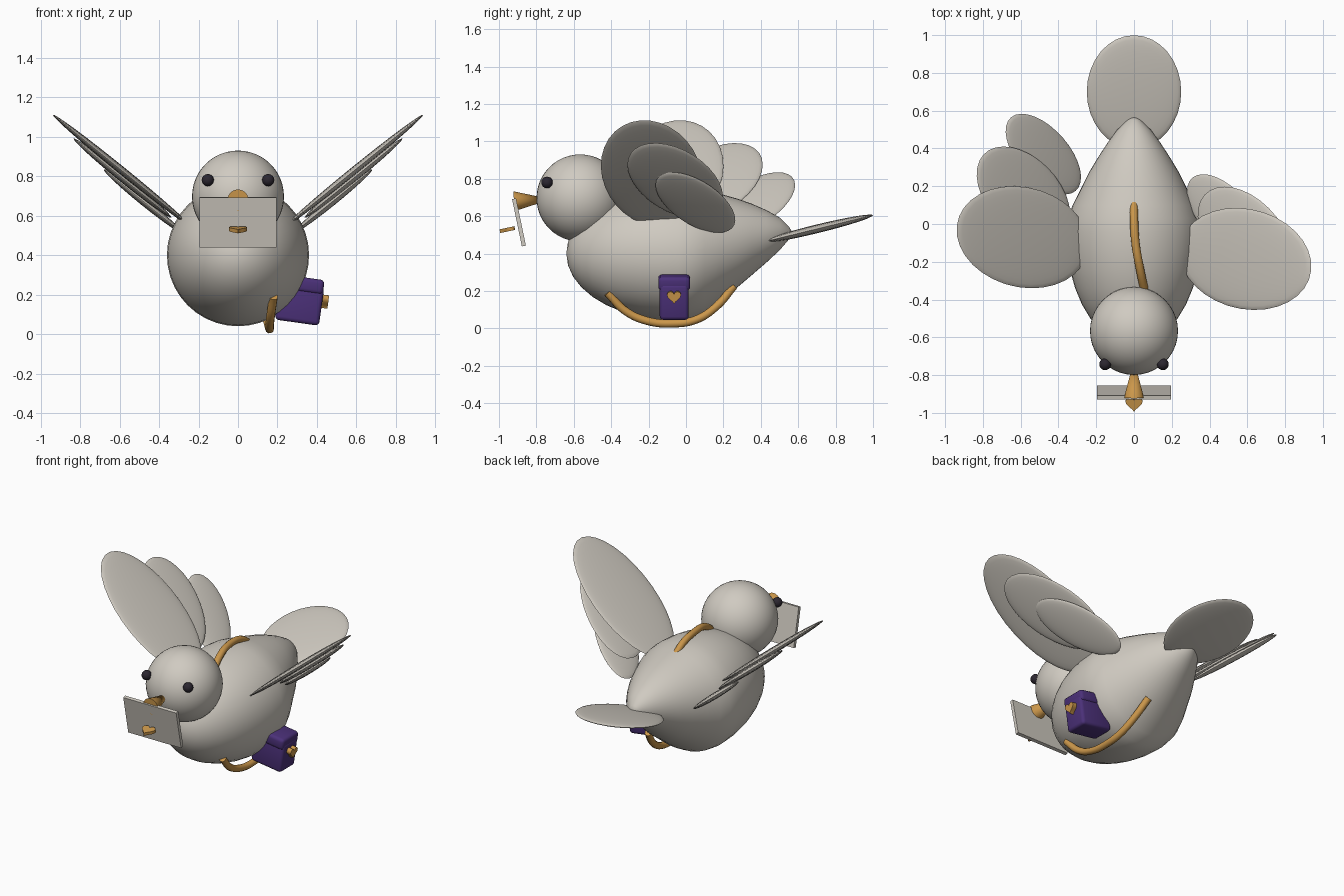
import bpy, bmesh, math
from mathutils import Matrix, Vector

if "Cube" in bpy.data.objects:
    bpy.data.objects.remove(bpy.data.objects["Cube"])


def material(name, rgb):
    m = bpy.data.materials.new(name)
    m.diffuse_color = (*rgb, 1)
    m.use_nodes = True
    m.node_tree.nodes["Principled BSDF"].inputs["Base Color"].default_value = m.diffuse_color
    return m


PLUMAGE = material("pale_grey", (0.63, 0.595, 0.535))
GOLD = material("gold", (0.60, 0.31, 0.07))
PURPLE = material("purple", (0.07, 0.03, 0.19))
DARK = material("dark_eye", (0.025, 0.02, 0.03))


def finish(name, bm, mat, matrix=None, smooth=True):
    """Turn a bmesh into a named object."""
    bmesh.ops.recalc_face_normals(bm, faces=bm.faces)
    mesh = bpy.data.meshes.new(name)
    bm.to_mesh(mesh)
    bm.free()
    if matrix is not None:
        mesh.transform(matrix)
    mesh.materials.append(mat)
    ob = bpy.data.objects.new(name, mesh)
    bpy.context.collection.objects.link(ob)
    if smooth:
        bpy.ops.object.select_all(action='DESELECT')
        ob.select_set(True)
        bpy.context.view_layer.objects.active = ob
        bpy.ops.object.shade_smooth_by_angle(angle=math.radians(40))
    return ob


def ellipsoid(name, mat, matrix, radii, seg=32, rings=16):
    bm = bmesh.new()
    bmesh.ops.create_uvsphere(bm, u_segments=seg, v_segments=rings, radius=1)
    return finish(name, bm, mat, matrix @ Matrix.Diagonal((*radii, 1)))


def frame(center, a, b):
    """Matrix with local x along a, local y along b."""
    m = Matrix((a, b, a.cross(b))).transposed().to_4x4()
    m.translation = center
    return m


def box(name, mat, center, size, rot=(0, 0, 0), bevel=0.0):
    bm = bmesh.new()
    bmesh.ops.create_cube(bm, size=1)
    bmesh.ops.scale(bm, vec=size, verts=bm.verts)
    if bevel:
        bmesh.ops.bevel(bm, geom=bm.edges[:], offset=bevel, segments=3,
                        profile=0.5, affect='EDGES')
    m = Matrix.Translation(center)
    for angle, axis in zip(rot, "XYZ"):
        m = m @ Matrix.Rotation(math.radians(angle), 4, axis)
    return finish(name, bm, mat, m, smooth=bool(bevel))


def heart(name, matrix, width, depth):
    bm = bmesh.new()
    verts = []
    for i in range(28):
        t = 2 * math.pi * i / 28
        x = 16 * math.sin(t) ** 3
        y = (13 * math.cos(t) - 5 * math.cos(2 * t)
             - 2 * math.cos(3 * t) - math.cos(4 * t) + 2.5)
        verts.append(bm.verts.new((x * width / 32, y * width / 32, -depth / 2)))
    face = bm.faces.new(verts)
    out = bmesh.ops.extrude_face_region(bm, geom=[face])
    top = [v for v in out["geom"] if isinstance(v, bmesh.types.BMVert)]
    bmesh.ops.translate(bm, verts=top, vec=(0, 0, depth))
    return finish(name, bm, GOLD, matrix)


def tube(name, points, radius):
    """Smooth round strap through the points."""
    cu = bpy.data.curves.new(name, 'CURVE')
    cu.dimensions = '3D'
    cu.bevel_depth = radius
    cu.bevel_resolution = 3
    cu.use_fill_caps = True
    cu.resolution_u = 8
    sp = cu.splines.new('BEZIER')
    sp.bezier_points.add(len(points) - 1)
    for bp, p in zip(sp.bezier_points, points):
        bp.co = p
        bp.handle_left_type = bp.handle_right_type = 'AUTO'
    cu.materials.append(GOLD)
    ob = bpy.data.objects.new(name, cu)
    bpy.context.collection.objects.link(ob)


# Body: round chest, tapering to a raised point at the back
rings = [(-0.04 - 0.6 * math.cos(t), 0.36 * math.sin(t), 0.40)
         for t in [math.pi / 2 * k / 9 for k in range(1, 10)]]
rings += [(0.03, 0.352, 0.403), (0.10, 0.325, 0.415), (0.18, 0.285, 0.435),
          (0.27, 0.24, 0.455), (0.35, 0.192, 0.475), (0.43, 0.14, 0.492),
          (0.50, 0.088, 0.505), (0.55, 0.035, 0.51)]
bm = bmesh.new()
N = 40
loops = [[bm.verts.new((r * math.cos(2 * math.pi * i / N), y,
                        zc + r * math.sin(2 * math.pi * i / N)))
          for i in range(N)] for y, r, zc in rings]
for a, b in zip(loops, loops[1:]):
    for i in range(N):
        bm.faces.new((a[i], a[(i + 1) % N], b[(i + 1) % N], b[i]))
for loop, tip in ((loops[0], (0, -0.64, 0.40)), (loops[-1], (0, 0.57, 0.51))):
    v = bm.verts.new(tip)
    for i in range(N):
        bm.faces.new((loop[i], loop[(i + 1) % N], v))
finish("body", bm, PLUMAGE)

# Head and eyes
ellipsoid("head", PLUMAGE, Matrix.Translation((0, -0.566, 0.697)),
          (0.233, 0.233, 0.233), 40, 24)
for side, label in ((-1, "left"), (1, "right")):
    ellipsoid(label + "_eye", DARK,
              Matrix.Translation((0.153 * side, -0.743, 0.78)),
              (0.031, 0.031, 0.031), 20, 12)

# Beak: cone widening away from the head
bm = bmesh.new()
bmesh.ops.create_cone(bm, cap_ends=True, segments=24, radius1=0.053,
                      radius2=0, depth=0.2)
finish("beak", bm, GOLD, Matrix.Translation((0, -0.82, 0.685))
       @ Matrix.Rotation(math.radians(-87), 4, 'X'))

# Wings: three overlapping flat feathers on each side
SLOPE = math.radians(39)
# (x, z, length, width, angle, y on left, y on right)
FEATHERS = [(0.59, 0.83, 0.452, 0.266, 7.5, -0.07, -0.185),
            (0.585, 0.79, 0.35, 0.211, 31, 0.155, -0.058),
            (0.48, 0.673, 0.298, 0.151, 36, 0.37, 0.05)]
for side, label in ((-1, "left"), (1, "right")):
    up = Vector((side * math.cos(SLOPE), 0, math.sin(SLOPE)))
    back = Vector((0, 1, 0))
    for k, (x, z, length, width, ang, yl, yr) in enumerate(FEATHERS):
        a = -side * math.radians(ang)
        long_axis = up * math.cos(a) + back * math.sin(a)
        wide_axis = back * math.cos(a) - up * math.sin(a)
        center = Vector((side * x, yl if side < 0 else yr, z))
        ellipsoid(f"{label}_wing_feather_{k + 1}", PLUMAGE,
                  frame(center, long_axis, wide_axis), (length, width, 0.02))

# Tail feather
ellipsoid("tail_feather", PLUMAGE, Matrix.Translation((0, 0.70, 0.532))
          @ Matrix.Rotation(math.radians(13.7), 4, 'X'), (0.25, 0.308, 0.023))

# Letter held in the beak, with a heart seal sticking out
box("envelope", PLUMAGE, (0, -0.893, 0.567), (0.39, 0.022, 0.258), (11.7, 0, 0))
heart("envelope_heart", Matrix.Translation((0, -0.955, 0.528))
      @ Matrix.Rotation(math.radians(12), 4, 'X'), 0.09, 0.02)

# Shoulder bag with lid and heart clasp
box("bag", PURPLE, (0.312, -0.063, 0.155), (0.225, 0.155, 0.195), (0, 8, 0), 0.02)
box("bag_lid", PURPLE, (0.32, -0.063, 0.252), (0.23, 0.17, 0.075), (0, 8, 0), 0.02)
tilt = math.radians(8)
heart("bag_heart", frame(Vector((0.44, -0.064, 0.165)), Vector((0, 1, 0)),
                         Vector((math.sin(tilt), 0, math.cos(tilt)))),
      0.075, 0.035)

# Strap: over the back and under the belly
tube("strap_top", [(0, 0.11, 0.715), (0, 0.03, 0.765), (0.008, -0.1, 0.785),
                   (0.03, -0.23, 0.765), (0.06, -0.37, 0.68)], 0.022)
tube("strap_bottom", [(0.18, -0.42, 0.19), (0.165, -0.32, 0.09),
                      (0.16, -0.2, 0.038), (0.16, -0.08, 0.026),
                      (0.155, 0.05, 0.045), (0.135, 0.16, 0.115),
                      (0.10, 0.255, 0.225)], 0.022)
